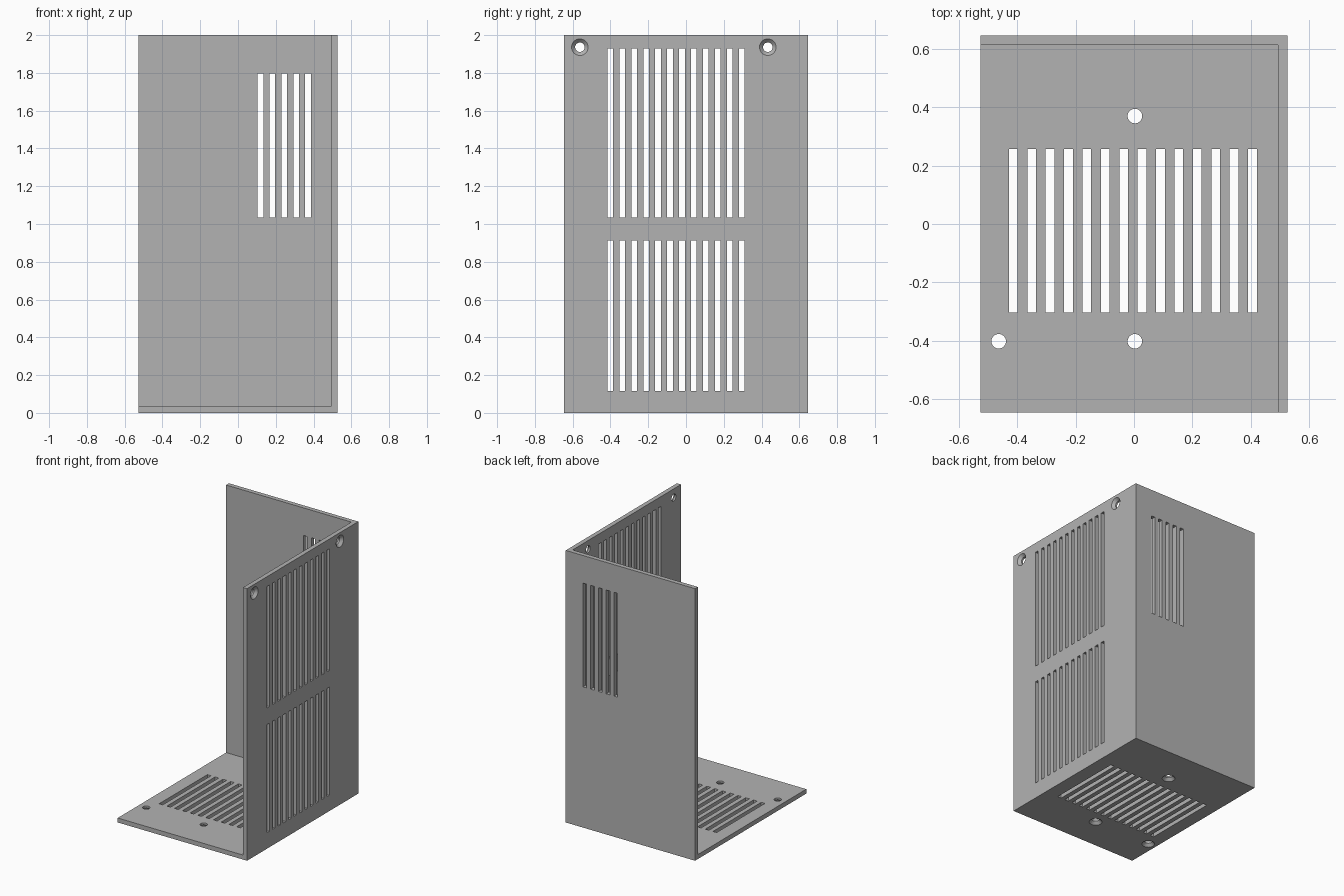
import bpy
import bmesh
import math
from mathutils import Matrix, Vector

if "Cube" in bpy.data.objects:
    bpy.data.objects.remove(bpy.data.objects["Cube"], do_unlink=True)

HALF_X, HALF_Y, HEIGHT = 0.526, 0.646, 2.0
WALL = 0.033
HOLE_R, SINK_R, SINK_DEPTH = 0.025, 0.044, 0.02
SLOT = 0.03


def add_box(bm, low, high):
    low, high = Vector(low), Vector(high)
    matrix = Matrix.Translation((low + high) / 2) @ Matrix.Diagonal((*(high - low), 1))
    bmesh.ops.create_cube(bm, size=1, matrix=matrix)


def add_countersink(bm, matrix, sides=32):
    """Stepped screw-hole cutter; local z points from the outer face inwards."""
    profile = [(SINK_R, -WALL), (SINK_R, 0), (HOLE_R, SINK_DEPTH), (HOLE_R, 2 * WALL)]
    rings = []
    for radius, z in profile:
        ring = []
        for i in range(sides):
            a = math.tau * i / sides
            ring.append(bm.verts.new(matrix @ Vector((radius * math.cos(a), radius * math.sin(a), z))))
        rings.append(ring)
    bm.faces.new(rings[0])
    bm.faces.new(rings[-1])
    for lower, upper in zip(rings, rings[1:]):
        for i in range(sides):
            j = (i + 1) % sides
            bm.faces.new((lower[i], lower[j], upper[j], upper[i]))


def centres(first, last, count):
    return [first + (last - first) * i / (count - 1) for i in range(count)]


def make_object(name, bm):
    bmesh.ops.recalc_face_normals(bm, faces=bm.faces)
    mesh = bpy.data.meshes.new(name)
    bm.to_mesh(mesh)
    bm.free()
    obj = bpy.data.objects.new(name, mesh)
    bpy.context.collection.objects.link(obj)
    return obj


def cut(target, cutter):
    mod = target.modifiers.new("cut", 'BOOLEAN')
    mod.operation = 'DIFFERENCE'
    mod.solver = 'EXACT'
    mod.object = cutter
    bpy.context.view_layer.objects.active = target
    bpy.ops.object.modifier_apply(modifier=mod.name)
    bpy.data.objects.remove(cutter, do_unlink=True)


# Three-sided shell: floor, side wall at +x and back wall at +y
bm = bmesh.new()
add_box(bm, (-HALF_X, -HALF_Y, 0), (HALF_X, HALF_Y, HEIGHT))
shell = make_object("vented_enclosure_shell", bm)
bm = bmesh.new()
add_box(bm, (-1, -1, WALL), (HALF_X - WALL, HALF_Y - WALL, HEIGHT + 1))
cut(shell, make_object("interior_cutter", bm))

bm = bmesh.new()
h = SLOT / 2
# Side wall vents, two rows
for y in centres(-0.401, 0.295, 12):
    for z0, z1 in ((0.117, 0.912), (1.034, 1.928)):
        add_box(bm, (HALF_X - 2 * WALL, y - h, z0), (HALF_X + WALL, y + h, z1))
# Back wall vents
for x in centres(0.119, 0.371, 5):
    add_box(bm, (x - h, HALF_Y - 2 * WALL, 1.034), (x + h, HALF_Y + WALL, 1.797))
# Floor vents
for x in centres(-0.414, 0.406, 14):
    add_box(bm, (x - h, -0.304, -WALL), (x + h, 0.257, 2 * WALL))
# Countersunk screw holes in the side wall and floor
for y in (-0.562, 0.433):
    add_countersink(bm, Matrix.Translation((HALF_X, y, 1.936)) @ Matrix.Rotation(-math.pi / 2, 4, 'Y'))
for x, y in ((0.003, 0.37), (0.003, -0.402), (-0.464, -0.402)):
    add_countersink(bm, Matrix.Translation((x, y, 0)))
cut(shell, make_object("vent_cutter", bm))

# Plain grey finish
grey = bpy.data.materials.new("plain grey")
grey.use_nodes = True
colour = (0.45, 0.45, 0.45, 1)
grey.diffuse_color = colour
grey.node_tree.nodes["Principled BSDF"].inputs["Base Color"].default_value = colour
shell.data.materials.clear()
shell.data.materials.append(grey)

bpy.ops.object.select_all(action='DESELECT')
shell.select_set(True)
bpy.context.view_layer.objects.active = shell
bpy.ops.object.shade_smooth_by_angle(angle=math.radians(30))
